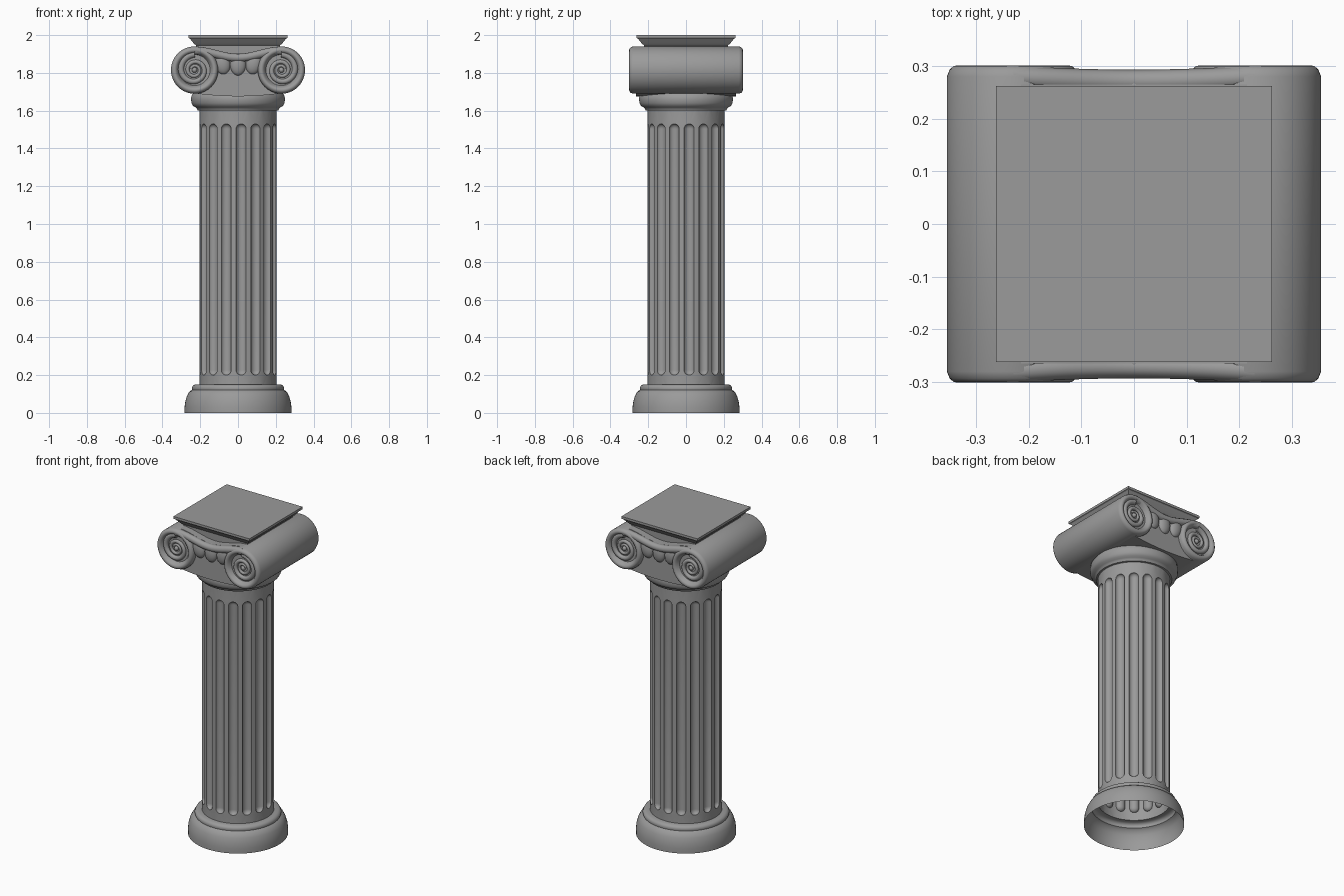
import bpy, bmesh, math

if "Cube" in bpy.data.objects:
    bpy.data.objects.remove(bpy.data.objects["Cube"])

SIDES = ((-1, -1), (1, -1), (-1, 1), (1, 1))

# Dark grey stone
STONE = bpy.data.materials.new("dark_stone")
STONE.diffuse_color = (.325, .325, .325, 1)
STONE.use_nodes = True
STONE.node_tree.nodes["Principled BSDF"].inputs["Base Color"].default_value = STONE.diffuse_color


def smooth(ob, angle=40):
    bpy.ops.object.select_all(action='DESELECT')
    ob.select_set(True)
    bpy.context.view_layer.objects.active = ob
    bpy.ops.object.shade_smooth_by_angle(angle=math.radians(angle))


def finish(name, bm, angle=40):
    bmesh.ops.remove_doubles(bm, verts=bm.verts, dist=1e-5)
    bmesh.ops.recalc_face_normals(bm, faces=bm.faces)
    me = bpy.data.meshes.new(name)
    bm.to_mesh(me)
    bm.free()
    me.materials.append(STONE)
    ob = bpy.data.objects.new(name, me)
    bpy.context.collection.objects.link(ob)
    smooth(ob, angle)
    return ob


def skin(bm, rings):
    """Join closed rings of points with quads."""
    vs = [[bm.verts.new(p) for p in r] for r in rings]
    n = len(vs[0])
    for a, b in zip(vs, vs[1:]):
        for i in range(n):
            j = (i + 1) % n
            bm.faces.new((a[i], a[j], b[j], b[i]))
    return vs


def lathe(name, profile, n=64):
    bm = bmesh.new()
    skin(bm, [[(r * math.cos(2 * math.pi * i / n), r * math.sin(2 * math.pi * i / n), z)
               for i in range(n)] for r, z in profile])
    return finish(name, bm)


def tube(name, pts, radii):
    cu = bpy.data.curves.new(name, 'CURVE')
    cu.dimensions = '3D'
    cu.bevel_depth = 1.0
    cu.bevel_resolution = 3
    cu.use_fill_caps = True
    cu.materials.append(STONE)
    sp = cu.splines.new('POLY')
    sp.points.add(len(pts) - 1)
    for p, co, r in zip(sp.points, pts, radii):
        p.co = (*co, 1)
        p.radius = r
    ob = bpy.data.objects.new(name, cu)
    bpy.context.collection.objects.link(ob)
    bpy.ops.object.select_all(action='DESELECT')
    ob.select_set(True)
    bpy.context.view_layer.objects.active = ob
    bpy.ops.object.convert(target='MESH')
    smooth(bpy.context.view_layer.objects.active)


# Base: open underneath, two stacked mouldings
lathe("base", [(.283, 0), (.283, .03), (.279, .06), (.27, .09), (.258, .112), (.246, .12),
               (.243, .122), (.245, .132), (.24, .143), (.228, .15), (.204, .15)])

# Fluted shaft: 16 round-ended flutes, hollow shell
R, W, DEPTH, N = .204, .027, .022, 16
PITCH = 2 * math.pi / N
Z0, Z1 = .20, 1.53
OFFSET = math.radians(4.6)


def flute_ring(z, s, full=False):
    """One ring; s = flute half-width as a share of W, full = plain round ring."""
    ring = []
    half, edge = PITCH * R / 2, W * (1 if full else s)
    cols = [(edge * math.sin(math.pi / 2 * k / 5), k / 5) for k in range(-5, 6)]
    land = [(edge + (2 * half - 2 * edge) * k / 6, None) for k in range(1, 6)]
    for f in range(N):
        for d, u in cols + land:
            depth = 0
            if u is not None and not full:
                depth = DEPTH * s * math.cos(math.pi / 2 * u)
            a = OFFSET + f * PITCH + d / R
            ring.append(((R - depth) * math.cos(a), (R - depth) * math.sin(a), z))
    return ring


steps = [math.pi / 2 * k / 6 for k in range(7)]
rings = [flute_ring(.15, 1, True)]
rings += [flute_ring(Z0 + W - W * math.sin(p), math.cos(p)) for p in reversed(steps)]
rings += [flute_ring(Z1 - W + W * math.sin(p), math.cos(p)) for p in steps]
rings += [flute_ring(1.60, 1, True)]
bm = bmesh.new()
skin(bm, rings)
bmesh.ops.dissolve_degenerate(bm, edges=bm.edges, dist=1e-6)
finish("shaft", bm, 35)

# Cushion under the scrolls
lathe("cushion", [(.204, 1.6), (.214, 1.602), (.218, 1.61), (.225, 1.618), (.238, 1.624),
                  (.246, 1.64), (.249, 1.66), (.246, 1.68), (.235, 1.695)])


# Capital body: sagging profile extruded front to back
VX, VZ = .23, 1.815


def sag(x):
    return 1.918 - .038 * (1 + math.cos(math.pi * x / VX)) / 2


xs = [VX * k / 10 for k in range(-10, 11)]
outline = [(x, sag(x) + .0215) for x in xs]
outline += [(x, 1.676 + .016 * (x / VX) ** 2) for x in reversed(xs)]
bm = bmesh.new()
ends = skin(bm, [[(x, y, z) for x, z in outline] for y in (-.265, .265)])
for e in ends:
    bm.faces.new(e)
finish("capital_body", bm)

# Side bolsters with a rounded rim and recessed faces
half = [(0, .274), (.082, .274), (.088, .284), (.095, .296), (.103, .301), (.112, .3),
        (.12, .293), (.125, .28)]
for sx in (-1, 1):
    ob = lathe("bolster", half + [(r, -z) for r, z in reversed(half)])
    ob.rotation_euler.x = math.pi / 2
    ob.location = (sx * VX, 0, VZ)

# Scroll spirals and their eyes
for sx, sy in SIDES:
    pts, rad = [], []
    for k in range(91):
        t = k / 90 * 2.2
        r = .084 * .52 ** t
        a = math.pi / 2 - 2 * math.pi * t
        pts.append((sx * (VX + r * math.cos(a)), sy * .276, VZ + r * math.sin(a)))
        rad.append(.004 + .17 * r)
    tube("scroll_spiral", pts, rad)
    bm = bmesh.new()
    bmesh.ops.create_uvsphere(bm, u_segments=16, v_segments=10, radius=.014)
    eye = finish("scroll_eye", bm)
    eye.location = (sx * VX, sy * .276, VZ)

# Sagging rims linking the scrolls, and the egg ornaments below them
for sy in (-1, 1):
    tube("scroll_rim", [(x, sy * (.271 + .008 * (x / VX) ** 2), sag(x)) for x in xs],
         [.022] * len(xs))
    for k in (-1, 0, 1):
        bm = bmesh.new()
        bmesh.ops.create_uvsphere(bm, u_segments=20, v_segments=12, radius=1)
        egg = finish("egg_ornament", bm)
        egg.scale = (.042, .026, .058)
        egg.location = (k * .083, sy * .263, 1.844 + .006 * abs(k))
        egg.rotation_euler.y = k * math.radians(12)

# Abacus: square slab with sloped underside
bm = bmesh.new()
levels = [(.22, 1.88), (.222, 1.945), (.235, 1.957), (.255, 1.982), (.262, 1.985), (.262, 2.0)]
ends = skin(bm, [[(sx * h, sy * h, z) for sx, sy in ((-1, -1), (1, -1), (1, 1), (-1, 1))]
                 for h, z in levels])
bm.faces.new(ends[0])
bm.faces.new(ends[-1])
finish("abacus", bm, 25)
